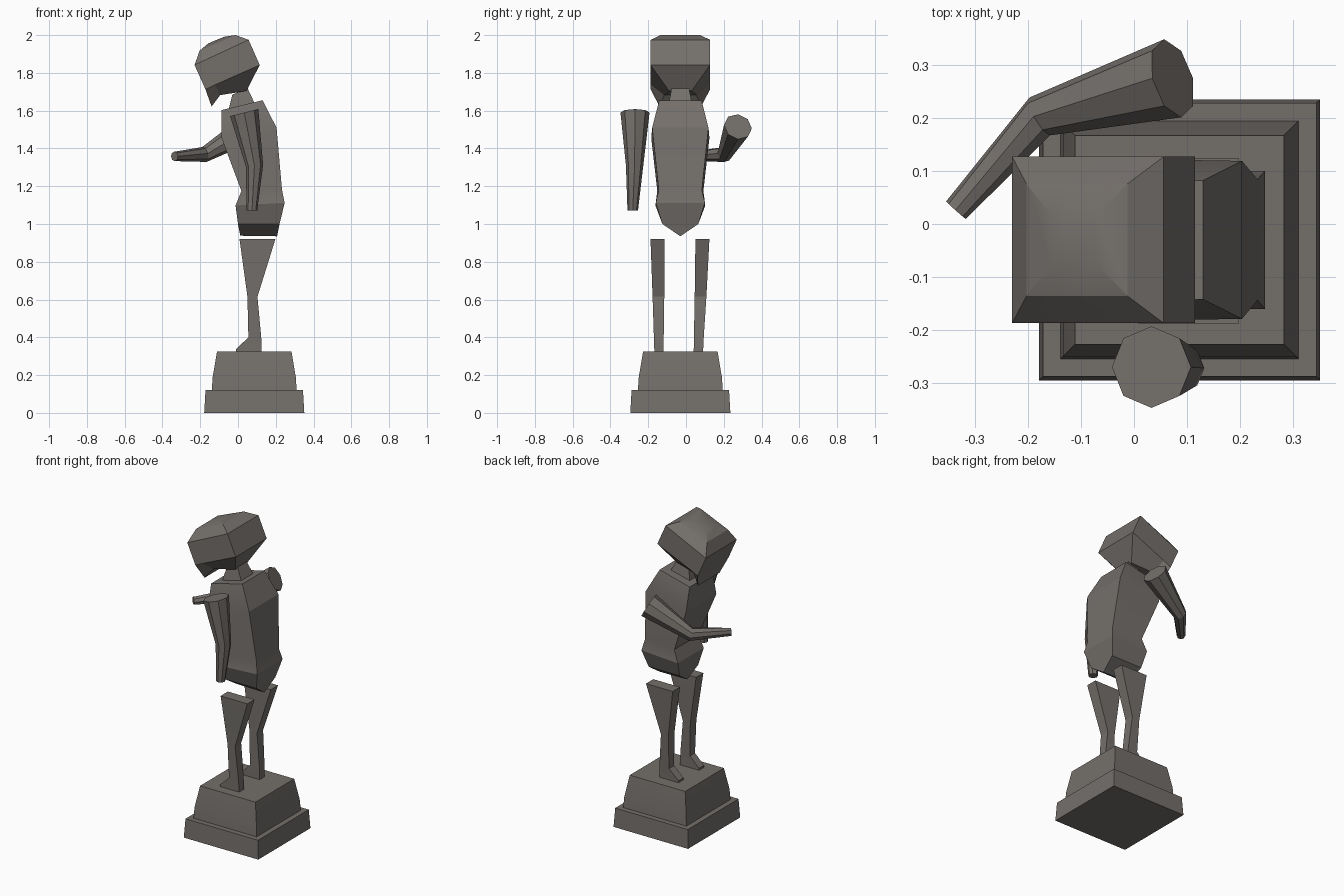
import bpy, bmesh, math
from mathutils import Vector

if "Cube" in bpy.data.objects:
    bpy.data.objects.remove(bpy.data.objects["Cube"])

CY = -0.03  # centre line of the figure in y

stone = bpy.data.materials.new("dark stone")
stone.diffuse_color = (0.175, 0.16, 0.147, 1)
stone.use_nodes = True
stone.node_tree.nodes["Principled BSDF"].inputs["Base Color"].default_value = stone.diffuse_color


def finish(name, bm):
    bmesh.ops.remove_doubles(bm, verts=bm.verts, dist=0.0005)
    bmesh.ops.recalc_face_normals(bm, faces=bm.faces)
    me = bpy.data.meshes.new(name)
    bm.to_mesh(me)
    bm.free()
    me.materials.append(stone)
    ob = bpy.data.objects.new(name, me)
    bpy.context.collection.objects.link(ob)
    bpy.ops.object.select_all(action='DESELECT')
    ob.select_set(True)
    bpy.context.view_layer.objects.active = ob
    bpy.ops.object.shade_smooth_by_angle(angle=math.radians(20))
    return ob


def bridge(bm, a, b):
    n = len(a)
    for i in range(n):
        bm.faces.new((a[i], a[(i + 1) % n], b[(i + 1) % n], b[i]))


def loft(name, rings, cy=None):
    """Each ring lists stations (x, z, half width) from front to back."""
    bm = bmesh.new()
    loops = []
    for k, ring in enumerate(rings):
        c = cy[k] if cy else CY
        pts = [(x, c - h, z) for x, z, h in ring]
        pts += [(x, c + h, z) for x, z, h in reversed(ring)]
        loops.append([bm.verts.new(p) for p in pts])
    for a, b in zip(loops, loops[1:]):
        bridge(bm, a, b)
    for lp in (loops[0], loops[-1]):
        n = len(lp)
        for i in range(n // 2 - 1):
            bm.faces.new((lp[i], lp[i + 1], lp[n - 2 - i], lp[n - 1 - i]))
    return finish(name, bm)


def limb(name, stations, normals, sides=8, spin=0.0):
    """Faceted tube through (centre, radius) stations."""
    bm = bmesh.new()
    loops = []
    for (c, r), nrm in zip(stations, normals):
        nrm = Vector(nrm).normalized()
        u = Vector((0, 1, 0)) - nrm * nrm.y
        u.normalize()
        v = nrm.cross(u)
        loops.append([bm.verts.new(Vector(c) + r * (u * math.cos(t) + v * math.sin(t)))
                      for t in (spin + 2 * math.pi * i / sides for i in range(sides))])
    for a, b in zip(loops, loops[1:]):
        bridge(bm, a, b)
    bm.faces.new(loops[0])
    bm.faces.new(loops[-1])
    return finish(name, bm)


def square(z, h):
    return [(0.086 - h, z, h), (0.086 + h, z, h)]


# Plinth: two stepped, tapered blocks
loft("plinth_base", [square(0, 0.265), square(0.12, 0.258)])
loft("plinth_top", [square(0.115, 0.225), square(0.19, 0.22), square(0.325, 0.197)])

# Legs: side profile with slightly different lean for each leg
profile = [(-0.01, 0.325, 0.125, 0.32), (-0.01, 0.338, 0.125, 0.338),
           (0.055, 0.40, 0.123, 0.40), (0.05, 0.615, 0.103, 0.615),
           (0.008, 0.92, 0.198, 0.92)]
for name, centres in (("leg_near", (-0.143, -0.143, -0.144, -0.146, -0.151)),
                      ("leg_far", (0.066, 0.066, 0.068, 0.077, 0.087))):
    halves = (0.025, 0.025, 0.026, 0.031, 0.037)
    loft(name, [[(xf, zf, h), (xb, zb, h)]
                for (xf, zf, xb, zb), h in zip(profile, halves)], centres)

# Torso: pelvis ridge up to the shoulders
loft("torso", [
    [(0.012, 0.938, 0.0), (0.207, 0.935, 0.0)],
    [(0.0, 1.0, 0.095), (0.22, 1.0, 0.095)],
    [(-0.013, 1.098, 0.132), (0.247, 1.112, 0.13)],
    [(0.018, 1.175, 0.122), (0.233, 1.18, 0.114)],
    [(-0.087, 1.455, 0.154), (0.204, 1.51, 0.149)],
    [(-0.087, 1.603, 0.118), (0.13, 1.655, 0.112)],
])

# Neck
loft("neck", [
    [(-0.05, 1.605, 0.062), (0.09, 1.635, 0.062)],
    [(-0.03, 1.685, 0.046), (0.05, 1.72, 0.046)],
])

# Head: chin and nape, jaw rim, brow rim, then the stepped crown
loft("head", [
    [(-0.14, 1.622, 0.11), (-0.095, 1.682, 0.085), (0.045, 1.705, 0.06)],
    [(-0.172, 1.712, 0.157), (-0.12, 1.738, 0.157), (0.115, 1.842, 0.157)],
    [(-0.23, 1.842, 0.157), (-0.15, 1.879, 0.157), (0.056, 1.975, 0.157)],
    [(-0.203, 1.918, 0.106), (-0.14, 1.945, 0.106), (-0.012, 2.0, 0.106)],
    [(-0.157, 1.956, 0.048), (-0.12, 1.972, 0.048), (-0.07, 1.992, 0.048)],
])

# Arms: one hanging down, one held forward
limb("arm_lowered",
     [((0.033, -0.27, 1.59), 0.077), ((0.087, -0.272, 1.31), 0.046), ((0.074, -0.282, 1.072), 0.028)],
     [(-0.25, 0, 1), (-0.08, 0, 1), (0, 0, 1)])
limb("arm_raised",
     [((0.073, 0.275, 1.515), 0.076), ((-0.178, 0.203, 1.368), 0.041), ((-0.336, 0.026, 1.358), 0.025)],
     [(0.85, 0.25, 0.5), (0.85, 0.5, 0.25), (0.66, 0.74, 0.03)])
